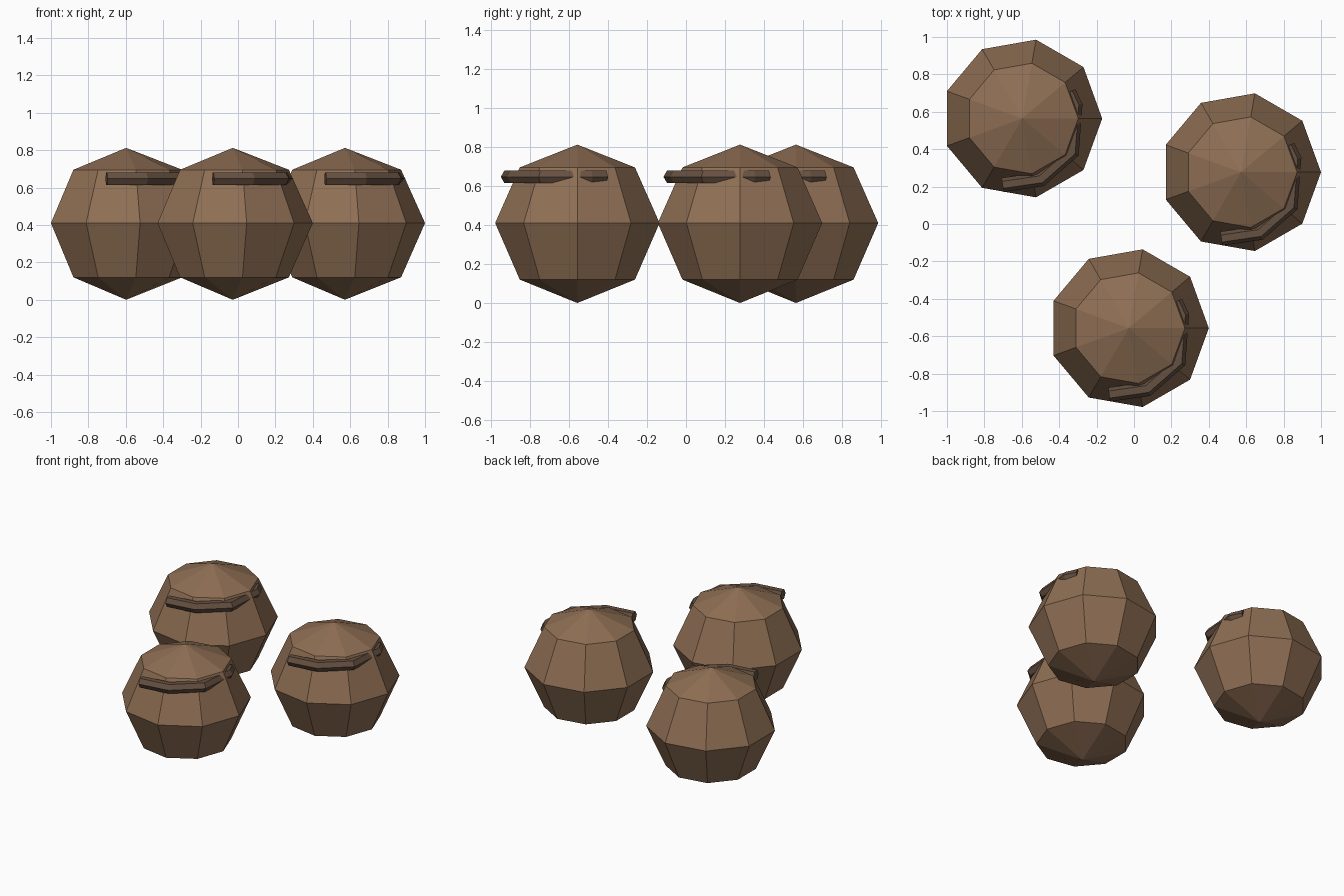
import bpy, bmesh, math
from mathutils import Vector

cube = bpy.data.objects.get("Cube")
if cube:
    bpy.data.objects.remove(cube, do_unlink=True)


def make_material(name, rgb):
    mat = bpy.data.materials.new(name)
    mat.use_nodes = True
    mat.diffuse_color = (*rgb, 1)
    mat.node_tree.nodes["Principled BSDF"].inputs["Base Color"].default_value = (*rgb, 1)
    return mat


def finish(name, bm, mat):
    bmesh.ops.recalc_face_normals(bm, faces=bm.faces)
    mesh = bpy.data.meshes.new(name)
    bm.to_mesh(mesh)
    bm.free()
    mesh.materials.append(mat)
    obj = bpy.data.objects.new(name, mesh)
    bpy.context.collection.objects.link(obj)
    return obj


def bridge(bm, lower, upper):
    n = len(lower)
    for i in range(n):
        j = (i + 1) % n
        bm.faces.new((lower[i], lower[j], upper[j], upper[i]))


# Nine-sided pod: three rings closed by a point at each end
def make_pod(name, mat):
    bm = bmesh.new()
    sides = 9
    angles = [math.tau * i / sides for i in range(sides)]
    rings = [[bm.verts.new((r * math.cos(a), r * math.sin(a), z)) for a in angles]
             for r, z in ((0.30, 0.12), (0.428, 0.41), (0.30, 0.695))]
    bridge(bm, rings[0], rings[1])
    bridge(bm, rings[1], rings[2])
    for ring, z in ((rings[0], 0.0), (rings[2], 0.812)):
        tip = bm.verts.new((0, 0, z))
        for i in range(sides):
            bm.faces.new((ring[i], ring[(i + 1) % sides], tip))
    return finish(name, bm, mat)


# Six-sided rod bent around the shoulder, with mitred joints
def make_band(name, mat):
    bm = bmesh.new()
    path = [Vector(p) for p in ((-0.105, -0.355), (0.1, -0.325), (0.265, -0.18),
                                (0.284, 0.07), (0.25, 0.14))]
    steps = [(b - a).normalized() for a, b in zip(path, path[1:])]
    rings = []
    for i, p in enumerate(path):
        before, after = steps[max(i - 1, 0)], steps[min(i, len(steps) - 1)]
        along = (before + after).normalized()
        out = Vector((along.y, -along.x)) / along.dot(after)
        ring = []
        for k in range(6):
            a = math.tau * k / 6
            q = p + out * 0.038 * math.cos(a)
            ring.append(bm.verts.new((q.x, q.y, 0.647 + 0.038 * math.sin(a))))
        rings.append(ring)
    for a, b in zip(rings, rings[1:]):
        bridge(bm, a, b)
    bm.faces.new(rings[0])
    bm.faces.new(rings[-1])
    return finish(name, bm, mat)


pod_brown = make_material("pod brown", (0.27, 0.156, 0.087))
band_brown = make_material("band dark brown", (0.13, 0.08, 0.052))

# Three matching pods with their bands
places = {"back_right": (-0.598, 0.564), "left": (0.572, 0.277), "front": (-0.028, -0.557)}
for label, (x, y) in places.items():
    for part in (make_pod(label + "_pod", pod_brown), make_band(label + "_band", band_brown)):
        part.location = (x, y, 0)
